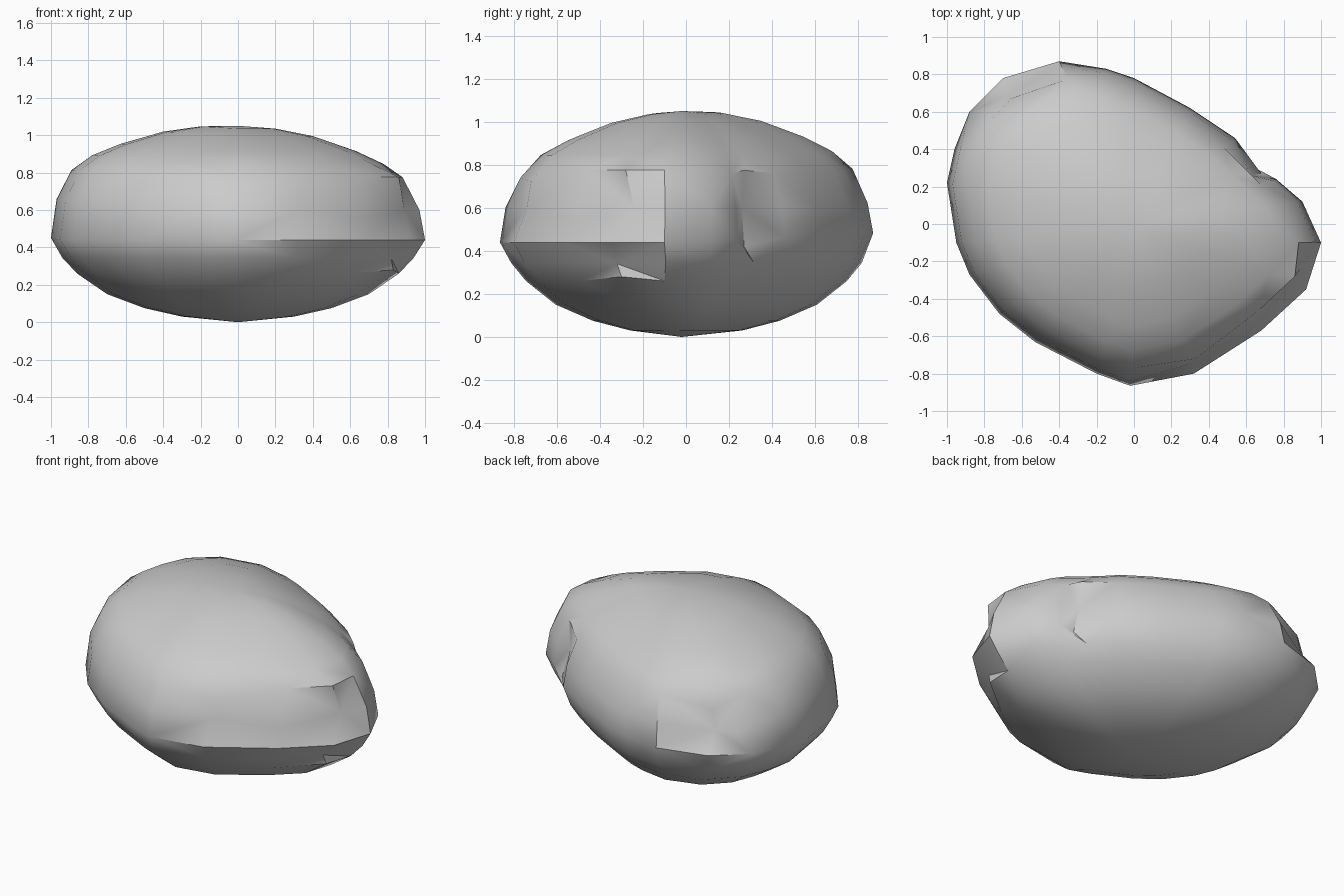
import bpy, bmesh, math

cube = bpy.data.objects.get("Cube")
if cube:
    bpy.data.objects.remove(cube, do_unlink=True)

# Stone material
stone = bpy.data.materials.new("stone grey")
stone.use_nodes = True
colour = (0.6, 0.6, 0.6, 1)
stone.diffuse_color = colour
bsdf = stone.node_tree.nodes["Principled BSDF"]
bsdf.inputs["Base Color"].default_value = colour
bsdf.inputs["Roughness"].default_value = 0.9

# Widest outline, counter-clockwise from the pointed right end
outline = [(1, -.1), (.9, .12), (.76, .24), (.66, .335), (.54, .46), (.3, .62),
           (0, .78), (-.15, .83), (-.4, .87), (-.7, .78), (-.88, .6),
           (-.96, .4), (-1, .22), (-.95, -.1), (-.88, -.27), (-.72, -.48),
           (-.53, -.63), (-.2, -.8), (-.02, -.865), (.32, -.8), (.68, -.57),
           (.92, -.35)]

# Outline scale and height of each ring, bottom to top
rings = [(.3, .03), (.5, .075), (.7, .15), (.86, .26), (.94, .345), (1, .44),
         (.97, .6), (.89, .76), (.78, .845), (.63, .915), (.4, .995), (.2, 1.035)]
RIM = 5

# Chips knocked out of the sides: (ring, column) -> position
chips = {
    (7, 18): (0, -.77, .74), (7, 19): (.33, -.72, .72),
    (6, 19): (.33, -.74, .6), (6, 20): (.67, -.53, .55),
    (7, 20): (.67, -.46, .775), (7, 21): (.86, -.28, .775),
    (7, 0): (.88, -.1, .775), (6, 21): (.89, -.24, .6),
    (4, 21): (.82, -.32, .34), (3, 21): (.83, -.3, .28), (3, 0): (.86, -.1, .26),
    (6, 3): (.63, .26, .6), (7, 3): (.62, .27, .775), (5, 3): (.68, .27, .42),
    (6, 9): (-.68, .68, .6), (7, 9): (-.66, .67, .72), (6, 10): (-.78, .61, .58),
}

bm = bmesh.new()
grid = []
for r, (s, z) in enumerate(rings):
    row = []
    for c, (x, y) in enumerate(outline):
        # The left shoulder is fuller; the back of the rim sits a little higher
        lift = .06 * max(0, -x) * s if r > RIM else 0
        if r == RIM:
            lift = .05 * max(0, y)
        row.append(bm.verts.new(chips.get((r, c), (x * s, y * s, z + lift))))
    grid.append(row)

# Skin between rings, with alternating diagonals for the faceted sides
n = len(outline)
for r in range(len(rings) - 1):
    for c in range(n):
        d = (c + 1) % n
        a, b, e, f = grid[r][c], grid[r][d], grid[r + 1][d], grid[r + 1][c]
        tris = [(a, b, e), (a, e, f)] if (r + c) % 2 else [(a, b, f), (b, e, f)]
        for t in tris:
            bm.faces.new(t)

# Caps at the bottom and the top
bottom = bm.verts.new((0, -.02, 0))
top = bm.verts.new((0, -.02, 1.05))
for c in range(n):
    d = (c + 1) % n
    bm.faces.new((bottom, grid[0][d], grid[0][c]))
    bm.faces.new((top, grid[-1][c], grid[-1][d]))
bmesh.ops.recalc_face_normals(bm, faces=bm.faces)

mesh = bpy.data.meshes.new("boulder")
bm.to_mesh(mesh)
bm.free()
mesh.materials.append(stone)
boulder = bpy.data.objects.new("boulder", mesh)
bpy.context.collection.objects.link(boulder)

# Smooth shading that keeps the chipped edges crisp
bpy.ops.object.select_all(action='DESELECT')
boulder.select_set(True)
bpy.context.view_layer.objects.active = boulder
bpy.ops.object.shade_smooth_by_angle(angle=math.radians(38))
